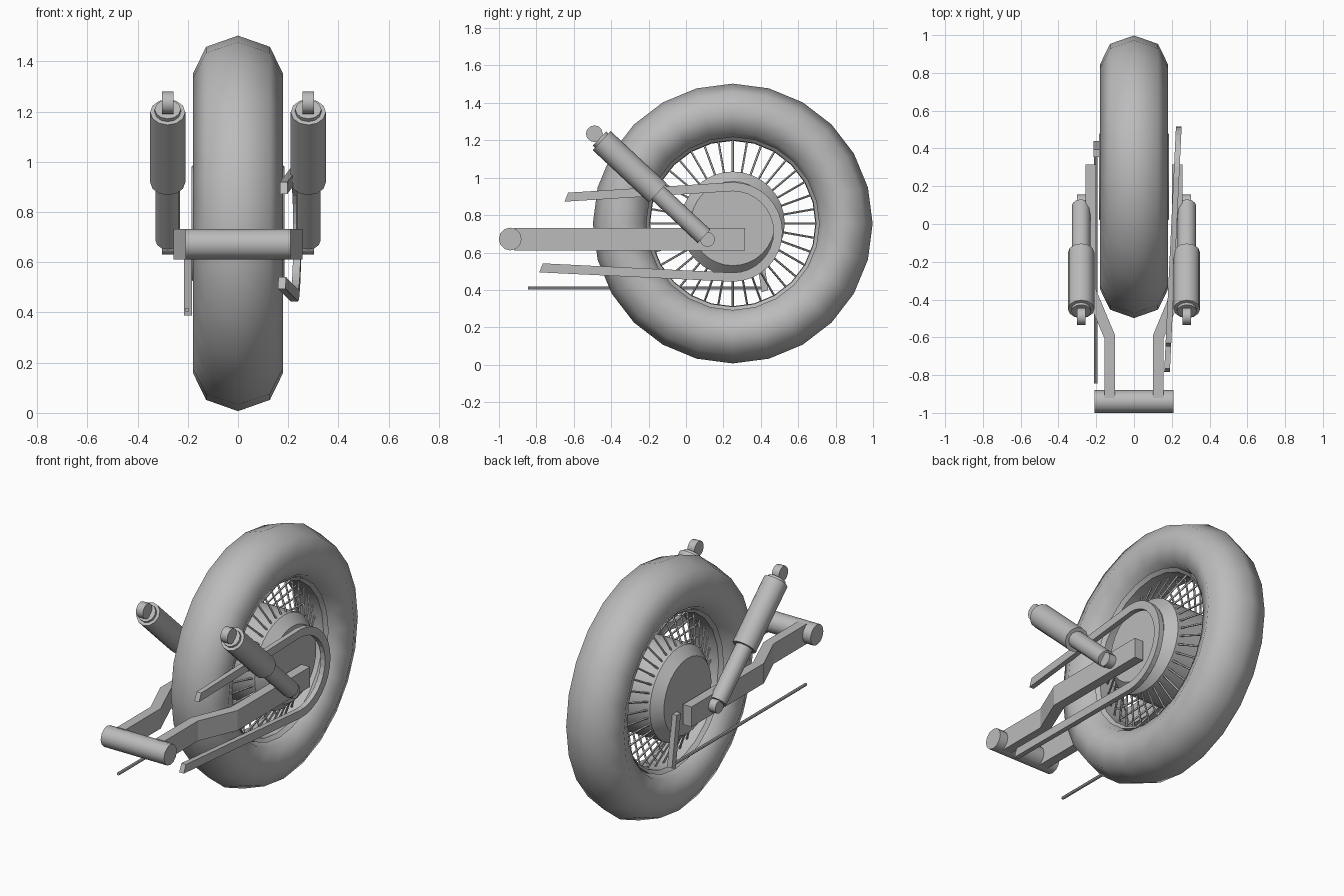
import bpy, bmesh, math
from mathutils import Vector, Matrix

cube = bpy.data.objects.get("Cube")
if cube:
    bpy.data.objects.remove(cube, do_unlink=True)

grey = bpy.data.materials.new("plain grey")
grey.use_nodes = True
COLOR = (0.5, 0.5, 0.5, 1)
grey.diffuse_color = COLOR
grey.node_tree.nodes["Principled BSDF"].inputs["Base Color"].default_value = COLOR

HUB = Vector((0, 0.25, 0.755))


def finish(name, bm, angle=None):
    bmesh.ops.recalc_face_normals(bm, faces=bm.faces)
    me = bpy.data.meshes.new(name)
    bm.to_mesh(me)
    bm.free()
    me.materials.append(grey)
    ob = bpy.data.objects.new(name, me)
    bpy.context.collection.objects.link(ob)
    if angle:
        bpy.ops.object.select_all(action='DESELECT')
        ob.select_set(True)
        bpy.context.view_layer.objects.active = ob
        bpy.ops.object.shade_smooth_by_angle(angle=math.radians(angle))
    return ob


def add_rod(bm, a, b, r, sides=12):
    a, b = Vector(a), Vector(b)
    rot = (b - a).to_track_quat('Z', 'Y').to_matrix().to_4x4()
    bmesh.ops.create_cone(bm, cap_ends=True, segments=sides, radius1=r, radius2=r,
                          depth=(b - a).length,
                          matrix=Matrix.Translation((a + b) / 2) @ rot)


def rod(name, a, b, r, sides=12, angle=40):
    bm = bmesh.new()
    add_rod(bm, a, b, r, sides)
    return finish(name, bm, angle)


def prism(name, points, offset):
    bm = bmesh.new()
    face = bm.faces.new([bm.verts.new(p) for p in points])
    out = bmesh.ops.extrude_face_region(bm, geom=[face])
    moved = [v for v in out["geom"] if isinstance(v, bmesh.types.BMVert)]
    bmesh.ops.translate(bm, verts=moved, vec=offset)
    return finish(name, bm)


def lathe(name, profile, steps, angle, closed=False):
    """Spin (x, radius) points around the wheel axle."""
    bm = bmesh.new()
    vs = [bm.verts.new(HUB + Vector((x, 0, r))) for x, r in profile]
    pairs = list(zip(vs, vs[1:])) + ([(vs[-1], vs[0])] if closed else [])
    edges = [bm.edges.new(p) for p in pairs]
    bmesh.ops.spin(bm, geom=vs + edges, cent=HUB, axis=(1, 0, 0),
                   angle=math.tau, steps=steps, use_merge=True)
    bmesh.ops.remove_doubles(bm, verts=bm.verts, dist=0.0005)
    return finish(name, bm, angle)


# Wheel: tyre, rim, hub and spokes
tyre = [(0.18 * math.sin(i * math.tau / 8), 0.595 + 0.153 * math.cos(i * math.tau / 8))
        for i in range(8)]
lathe("tyre", tyre, 24, 60, True)
lathe("rim", [(-0.1, 0.465), (-0.08, 0.445), (0.08, 0.445), (0.1, 0.465)], 24, 40, True)
lathe("hub_drum", [(-0.186, 0), (-0.186, 0.225), (-0.13, 0.278),
                   (0.13, 0.278), (0.186, 0.225), (0.186, 0)], 32, 25)

bm = bmesh.new()
for side in (-1, 1):
    for i in range(36):
        a = i * math.tau / 36
        d = Vector((0, math.sin(a), math.cos(a)))
        add_rod(bm, HUB + d * 0.2 + Vector((side * 0.15, 0, 0)),
                HUB + d * 0.455 + Vector((side * 0.02, 0, 0)), 0.006, 5)
finish("spokes", bm)

# Swing arm: cross tube and two bent legs
rod("swing_arm_tube", (-0.21, -0.94, 0.672), (0.21, -0.94, 0.672), 0.061)
LEG = [(0.1, -0.92), (0.1, -0.59), (0.2, -0.35), (0.2, 0.315),
       (0.257, 0.315), (0.257, -0.37), (0.157, -0.605), (0.157, -0.92)]

for side, label in ((1, "left"), (-1, "right")):
    prism(label + "_swing_arm_leg", [(side * x, y, 0.612) for x, y in LEG], (0, 0, 0.12))

    # Shock absorber: eyes, wide upper body, slim lower body
    x = side * 0.28
    top, low = Vector((x, -0.49, 1.235)), Vector((x, 0.115, 0.67))
    rod(label + "_shock_upper_body", top.lerp(low, 0.065), top.lerp(low, 0.56), 0.07)
    rod(label + "_shock_end_cap", top.lerp(low, 0.045), top.lerp(low, 0.07), 0.052)
    rod(label + "_shock_lower_body", top.lerp(low, 0.5), top.lerp(low, 0.97), 0.049)
    for part, p, r in (("upper", top, 0.045), ("lower", low, 0.04)):
        half = Vector((0.023, 0, 0))
        rod(f"{label}_shock_{part}_eye", p - half, p + half, r)

# Open chain loop, slightly skewed toward the front
def chain_edge(shift):
    r = 0.242 + shift
    arc = [(0.25 + r * math.sin(i * math.pi / 16), 0.71 + r * math.cos(i * math.pi / 16))
           for i in range(17)]
    return ([(-0.64 + shift * 0.4, 0.896 + shift)] + arc
            + [(-0.775 - shift * 0.4, 0.518 - shift)])


loop = chain_edge(0.024) + chain_edge(-0.024)[::-1]
chain = prism("drive_chain", [(0.16, y, z) for y, z in loop], (0.03, 0, 0))
for v in chain.data.vertices:
    v.co.x += (v.co.y + 0.78) * 0.048

# Brake lever and pull rod
rod("brake_rod", (-0.203, -0.845, 0.41), (-0.203, 0.42, 0.41), 0.009, 8)
prism("brake_lever", [(-0.215, 0.355, 0.7), (-0.215, 0.395, 0.7),
                      (-0.215, 0.44, 0.4), (-0.215, 0.405, 0.388)], (0.032, 0, 0))
